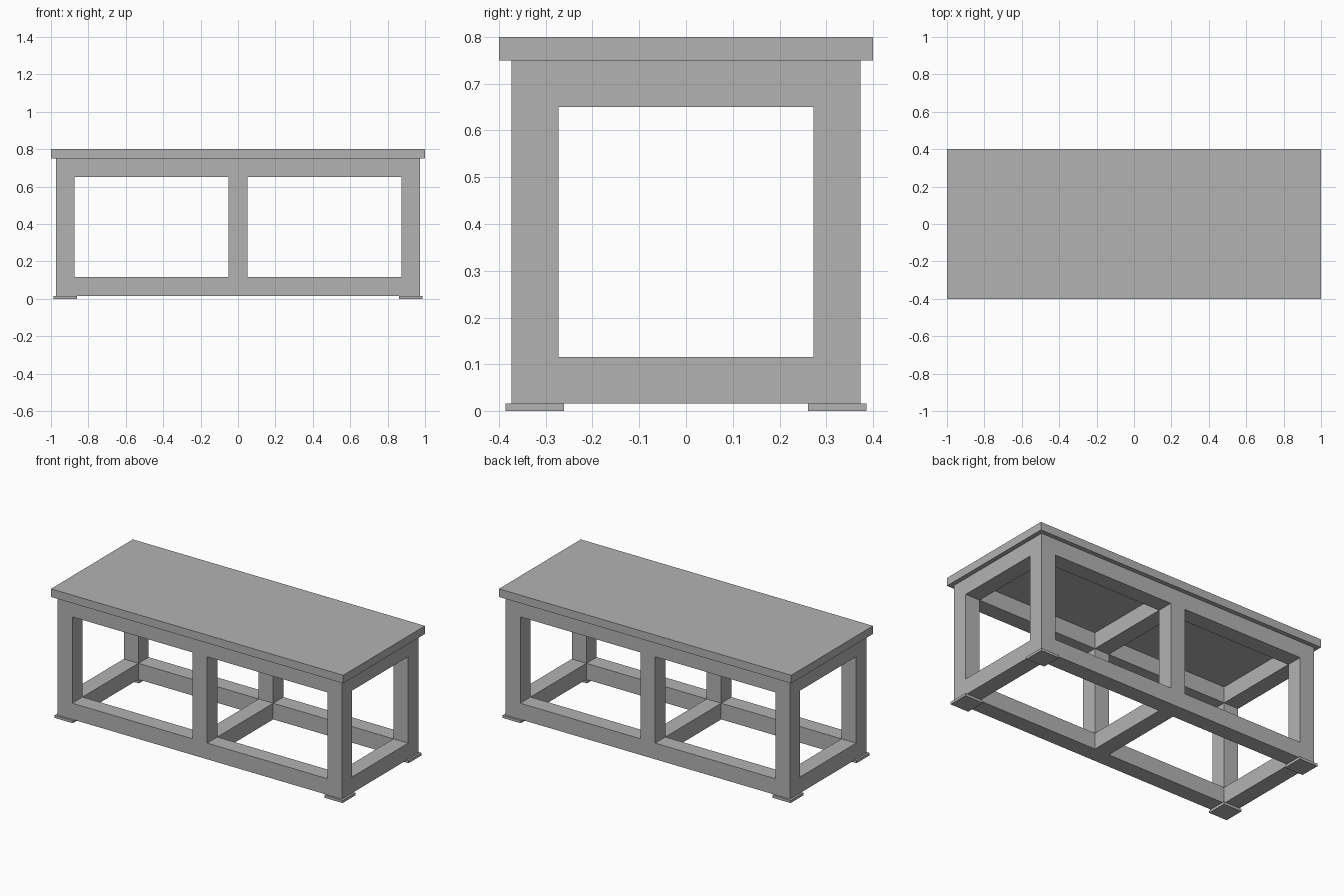
import bpy

cube = bpy.data.objects.get("Cube")
if cube:
    bpy.data.objects.remove(cube, do_unlink=True)

grey = bpy.data.materials.new("plain grey")
grey.use_nodes = True
COLOUR = (0.45, 0.45, 0.45, 1)
grey.diffuse_color = COLOUR
grey.node_tree.nodes["Principled BSDF"].inputs["Base Color"].default_value = COLOUR


def box(name, centre, size):
    bpy.ops.mesh.primitive_cube_add(size=1, location=centre)
    ob = bpy.context.object
    ob.name = name
    ob.scale = size
    bpy.ops.object.transform_apply(location=False, rotation=False, scale=True)
    ob.data.materials.append(grey)
    return ob


BAR = 0.1                      # square section of every frame bar
LOW, HIGH = 0.016, 0.75        # bottom and top of the frame
PX, PY = 0.923, 0.323          # centres of the corner posts
MID = (LOW + HIGH) / 2
sides = {"front": -1, "back": 1}
columns = {"right": -1, "middle": 0, "left": 1}
levels = {"lower": LOW + BAR / 2, "upper": HIGH - BAR / 2}

# Table top
box("table_top", (0, 0, 0.775), (2, 0.8, 0.05))

# Posts, with foot plates under the corners
for side, sy in sides.items():
    for column, sx in columns.items():
        box(f"{side}_{column}_post", (sx * PX, sy * PY, MID), (BAR, BAR, HIGH - LOW))
        if sx:
            box(f"{side}_{column}_foot", (sx * PX, sy * PY, LOW / 2), (0.125, 0.125, LOW))

# Rails along the length and crossbars between front and back
for level, z in levels.items():
    for side, sy in sides.items():
        for half, sx in (("right", -1), ("left", 1)):
            box(f"{level}_{side}_{half}_rail", (sx * PX / 2, sy * PY, z), (PX - BAR, BAR, BAR))
    for column, sx in columns.items():
        box(f"{level}_{column}_crossbar", (sx * PX, 0, z), (BAR, 2 * PY - BAR, BAR))
